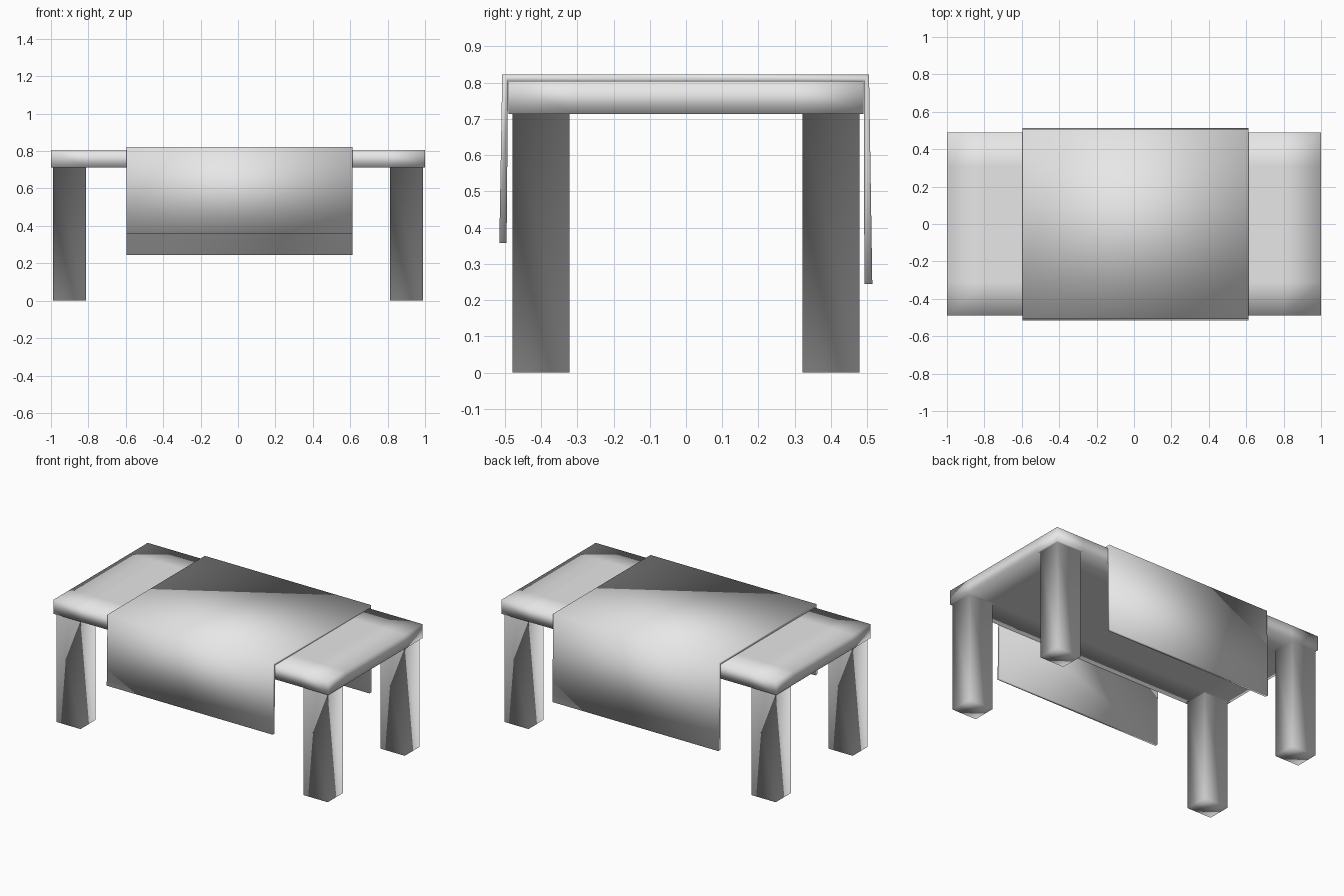
import bpy, bmesh

if "Cube" in bpy.data.objects:
    bpy.data.objects.remove(bpy.data.objects["Cube"], do_unlink=True)

grey = bpy.data.materials.new("light grey")
grey.use_nodes = True
colour = (0.8, 0.8, 0.8, 1)
grey.diffuse_color = colour
grey.node_tree.nodes["Principled BSDF"].inputs["Base Color"].default_value = colour


def finish(name, bm):
    bmesh.ops.recalc_face_normals(bm, faces=bm.faces)
    for f in bm.faces:
        f.smooth = True
    mesh = bpy.data.meshes.new(name)
    bm.to_mesh(mesh)
    bm.free()
    mesh.materials.append(grey)
    obj = bpy.data.objects.new(name, mesh)
    bpy.context.collection.objects.link(obj)


# Table: slab cut into a three by three grid, legs drawn out of its corners
TOP, UNDER = 0.805, 0.713
bm = bmesh.new()
bmesh.ops.create_cube(bm, size=1)
for v in bm.verts:
    v.co = (v.co.x * 2, v.co.y * 0.98, TOP if v.co.z > 0 else UNDER)
for axis, cut in (((1, 0, 0), 0.8), ((0, 1, 0), 0.31)):
    for side in (-1, 1):
        bmesh.ops.bisect_plane(bm, geom=bm.verts[:] + bm.edges[:] + bm.faces[:],
                               plane_co=[a * cut * side for a in axis], plane_no=axis)
bm.normal_update()
corners = [f for f in bm.faces if f.normal.z < -0.9
           and abs(f.calc_center_median().x) > 0.8
           and abs(f.calc_center_median().y) > 0.31]
bmesh.ops.inset_individual(bm, faces=corners, thickness=0.017)
feet = bmesh.ops.extrude_discrete_faces(bm, faces=corners)["faces"]
for f in feet:
    for v in f.verts:
        v.co.z = 0
# Rejoin the drawn-out feet to the slab with leg walls
bm.normal_update()
rims = [e for e in bm.edges if e.is_boundary]
if rims:
    bmesh.ops.bridge_loops(bm, edges=rims)
finish("table", bm)

# Runner: a thin cloth draped over the middle, longer at the back
outer = [(-0.515, 0.358), (-0.507, 0.822), (0.505, 0.822), (0.514, 0.245)]
inner = [(-0.495, 0.358), (-0.491, 0.806), (0.491, 0.806), (0.492, 0.245)]
section = outer + inner[::-1]
bm = bmesh.new()
left, right = [[bm.verts.new((x, y, z)) for y, z in section] for x in (0.613, -0.595)]
n = len(section)
for i in range(n):
    j = (i + 1) % n
    bm.faces.new((left[i], left[j], right[j], right[i]))
for end in (left, right):
    for i in range(3):
        bm.faces.new((end[i], end[i + 1], end[n - 2 - i], end[n - 1 - i]))
finish("table_runner", bm)
